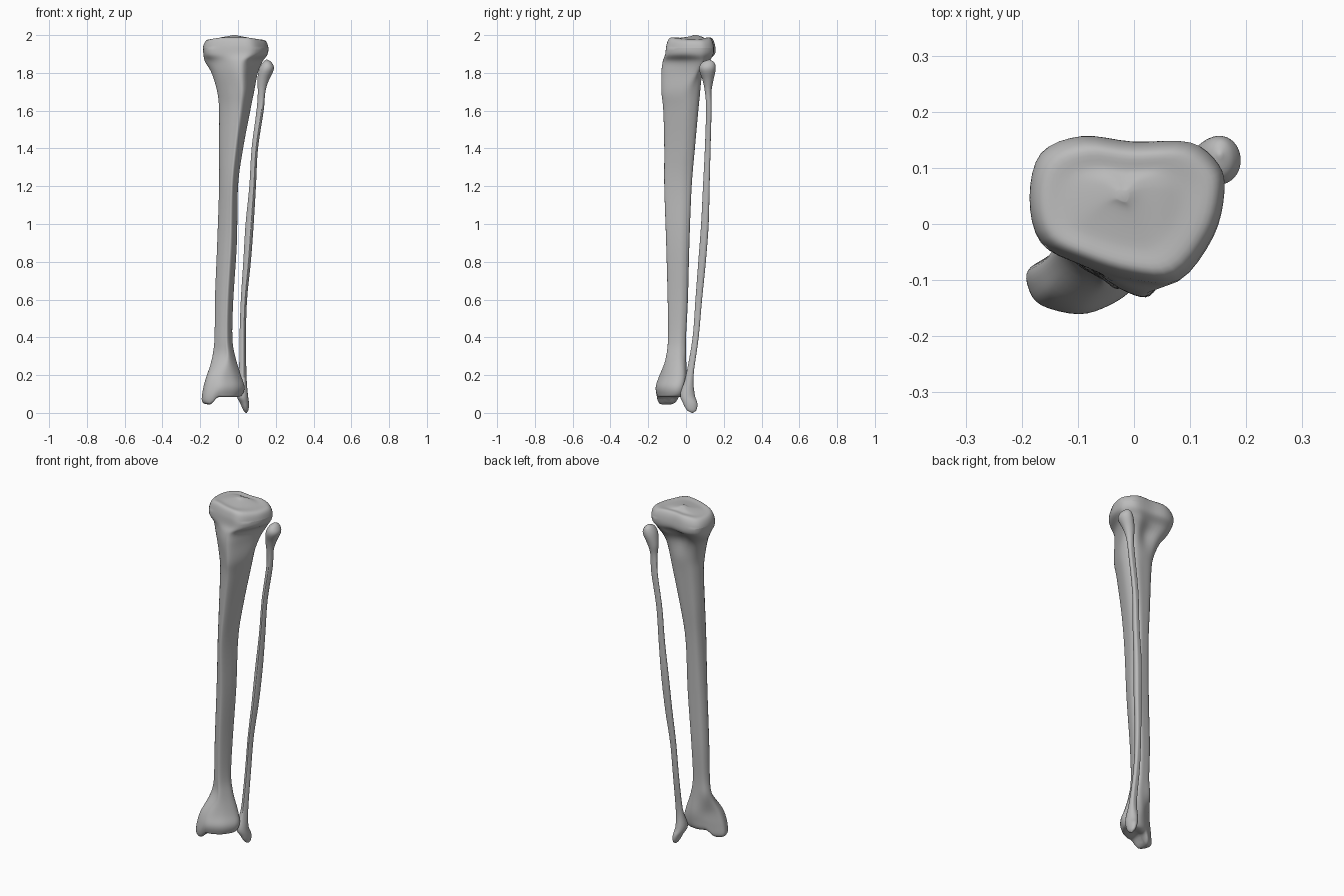
import bpy
import bmesh
import math
from mathutils import Vector

default_cube = bpy.data.objects.get("Cube")
if default_cube:
    bpy.data.objects.remove(default_cube, do_unlink=True)

bone_grey = bpy.data.materials.new("bone grey")
bone_grey.use_nodes = True
bone_colour = (0.5, 0.5, 0.5, 1.0)
bone_grey.diffuse_color = bone_colour
bone_grey.node_tree.nodes["Principled BSDF"].inputs["Base Color"].default_value = bone_colour


def spline(points, steps, closed):
    """Catmull-Rom curve through the points."""
    count = len(points)
    result = []
    for i in range(count if closed else count - 1):
        picks = [i - 1, i, i + 1, i + 2]
        if closed:
            a, b, c, d = [points[k % count] for k in picks]
        else:
            a, b, c, d = [points[min(max(k, 0), count - 1)] for k in picks]
        for s in range(steps):
            t = s / steps
            result.append(b + (c - a) * (t / 2)
                          + (a * 2 - b * 5 + c * 4 - d) * (t * t / 2)
                          + (b * 3 - a - c * 3 + d) * (t * t * t / 2))
    if not closed:
        result.append(points[-1].copy())
    return result


def unit_outline(pairs):
    """Smooth closed outline, stretched to fill the unit square."""
    curve = spline([Vector(p) for p in pairs], 4, True)
    low = [min(p[k] for p in curve) for k in (0, 1)]
    high = [max(p[k] for p in curve) for k in (0, 1)]
    return [[(p[k] - low[k]) / (high[k] - low[k]) for k in (0, 1)] for p in curve]


def section(row):
    """One ring from height, left, right, front, back (hundredths) and outline."""
    z, x0, x1, y0, y1, outline = row
    return [Vector((x0 + (x1 - x0) * u, y0 + (y1 - y0) * v, z)) / 100
            for u, v in outline]


def smoothstep(value):
    t = min(max(value, 0), 1)
    return t * t * (3 - 2 * t)


def loft(name, rows, steps, reshape=None):
    """Skin a bone through its sections and close both ends."""
    sections = [section(row) for row in rows]
    columns = [spline(list(column), steps, False) for column in zip(*sections)]
    bm = bmesh.new()
    rings = [[bm.verts.new(p) for p in ring] for ring in zip(*columns)]
    for lower, upper in zip(rings, rings[1:]):
        for i in range(len(lower)):
            j = (i + 1) % len(lower)
            bm.faces.new((lower[i], lower[j], upper[j], upper[i]))
    bm.faces.new(list(reversed(rings[0])))
    bm.faces.new(rings[-1])
    if reshape:
        for vert in bm.verts:
            reshape(vert.co)
    bmesh.ops.recalc_face_normals(bm, faces=bm.faces)
    mesh = bpy.data.meshes.new(name)
    bm.to_mesh(mesh)
    bm.free()
    mesh.materials.append(bone_grey)
    bone = bpy.data.objects.new(name, mesh)
    bpy.context.collection.objects.link(bone)
    bpy.ops.object.select_all(action="DESELECT")
    bone.select_set(True)
    bpy.context.view_layer.objects.active = bone
    bpy.ops.object.shade_smooth_by_angle(angle=math.radians(60))
    return bone


# Cross-section outlines, each counter-clockwise from the +x side
plateau = unit_outline([(16, 5), (15, 10), (10, 14), (0, 14), (-9, 15), (-16, 12),
                        (-18, 4), (-16, -4), (-9, -8), (0, -11), (8, -11), (14, -3)])
neck = unit_outline([(15, 6), (13, 9), (8, 11), (0, 9), (-8, 10), (-13, 8),
                     (-15, 3), (-12, -3), (-6, -8), (1, -12), (6, -12), (11, -4)])
shaft = unit_outline([(20, 12), (19, 17), (16, 20), (10, 20), (4, 19), (1, 16),
                      (0, 12), (2, 8), (6, 4), (11, 1), (14, 0), (17, 4)])
ankle = unit_outline([(20, 13), (19, 18), (14, 20), (10, 19), (6, 16), (3, 13),
                      (0, 10), (0, 6), (2, 2), (8, 0), (13, 2), (17, 6)])
oval = unit_outline([(math.cos(i * math.tau / 12), math.sin(i * math.tau / 12))
                     for i in range(12)])


def shape_shin_ends(co):
    # inner ankle knob drops below the joint surface
    if co.z < 0.2:
        inner = smoothstep((-0.1 - co.x) / 0.05)
        co.z -= 0.04 * inner * smoothstep((0.2 - co.z) / 0.11)
    # inner and outer rims of the knee surface slope down
    elif co.z > 1.94:
        co.z -= 0.012 * smoothstep((abs(co.x + 0.02) - 0.06) / 0.1)


# Shin bone: ankle joint, three-sided shaft, flared knee surface
loft("shin_bone", [
    (9, -9, -7, -9, -7, ankle),
    (8.5, -16, 0, -14, -3, ankle),
    (10, -19, 2.5, -15.5, -1, ankle),
    (14, -18.7, 3.4, -16, 0, ankle),
    (20, -16.5, 1.5, -14, 0.5, ankle),
    (30, -13.5, -1.5, -10.5, 0, shaft),
    (40, -12.4, -3, -9.5, 0, shaft),
    (60, -12.2, -2.5, -9.7, 1, shaft),
    (90, -11, -0.6, -10.5, 1.8, shaft),
    (120, -10, 0, -11.5, 3, shaft),
    (140, -10, 2.7, -11.5, 4.7, shaft),
    (160, -10, 6.5, -12, 6.5, shaft),
    (170, -11, 8.5, -13, 7.5, shaft),
    (180, -14, 10.5, -13, 9, neck),
    (186, -17.5, 13, -12.3, 12.5, neck),
    (190, -18.3, 15.7, -11, 15.3, plateau),
    (195, -18.5, 16, -10.3, 15.3, plateau),
    (198.5, -16.5, 14, -8.5, 13.5, plateau),
    (198.5, -12, 8, -4, 10, plateau),
    (199.3, -6, 2, 2, 8, plateau),
    (200, -3, -1, 4, 6, plateau),
], 5, shape_shin_ends)

# Calf bone: outer ankle knob, thin shaft, rounded head
loft("calf_bone", [
    (0, 4, 4.6, 3, 3.6, oval),
    (1.5, 2.8, 5.5, 0.5, 5.5, oval),
    (5, 1.2, 5.8, -1.5, 6, oval),
    (10, -0.8, 5.2, -3, 4.6, oval),
    (20, 0.5, 4.5, 0, 4, shaft),
    (40, 0.8, 4.2, 3.5, 6.7, shaft),
    (60, 1.5, 4.8, 5, 8.5, shaft),
    (80, 2.8, 6.8, 6.5, 10.5, shaft),
    (100, 4, 8.3, 8, 12, shaft),
    (120, 6, 9.5, 9, 12.5, shaft),
    (140, 7.2, 10.6, 10, 13, shaft),
    (160, 9.8, 13.6, 10.6, 13.5, shaft),
    (170, 10.5, 14.5, 10, 13.5, oval),
    (176, 10.2, 16.3, 8.8, 14.5, oval),
    (182, 11.2, 19, 7, 15.7, oval),
    (185.5, 13, 17.8, 8.5, 15, oval),
    (187, 15, 15.6, 12, 12.6, oval),
], 5)
